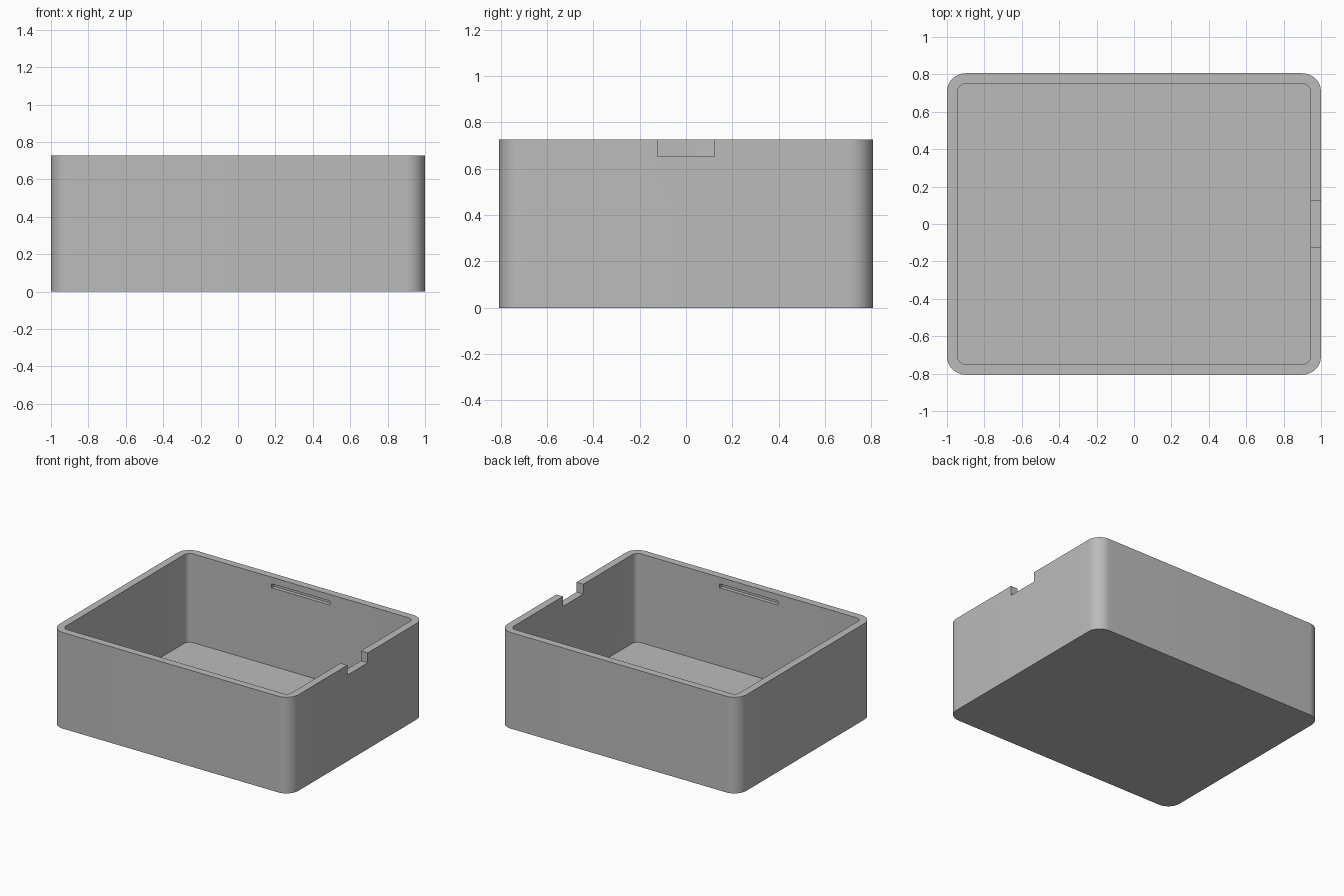
import bpy, bmesh, math
from mathutils import Vector

if "Cube" in bpy.data.objects:
    bpy.data.objects.remove(bpy.data.objects["Cube"], do_unlink=True)

HALF_X, HALF_Y, HEIGHT = 1.0, 0.806, 0.727
WALL, RADIUS = 0.056, 0.1

grey = bpy.data.materials.new("plain grey")
grey.use_nodes = True
colour = (0.5, 0.5, 0.5, 1)
grey.diffuse_color = colour
grey.node_tree.nodes["Principled BSDF"].inputs["Base Color"].default_value = colour


def prism(name, points, sweep):
    """Solid made by sweeping a flat outline along a vector."""
    bm = bmesh.new()
    face = bm.faces.new([bm.verts.new(p) for p in points])
    moved = bmesh.ops.extrude_face_region(bm, geom=[face])["geom"]
    verts = [g for g in moved if isinstance(g, bmesh.types.BMVert)]
    bmesh.ops.translate(bm, verts=verts, vec=Vector(sweep))
    bmesh.ops.recalc_face_normals(bm, faces=bm.faces)
    mesh = bpy.data.meshes.new(name)
    bm.to_mesh(mesh)
    bm.free()
    mesh.materials.append(grey)
    obj = bpy.data.objects.new(name, mesh)
    bpy.context.collection.objects.link(obj)
    return obj


def rounded_outline(hx, hy, r, z, steps=12):
    """Counter-clockwise rectangle with rounded corners."""
    points = []
    for q, (sx, sy) in enumerate([(1, 1), (-1, 1), (-1, -1), (1, -1)]):
        for i in range(steps + 1):
            a = math.pi / 2 * (q + i / steps)
            points.append((sx * (hx - r) + r * math.cos(a),
                           sy * (hy - r) + r * math.sin(a), z))
    return points


def cut(target, cutter):
    mod = target.modifiers.new(cutter.name, "BOOLEAN")
    mod.operation = "DIFFERENCE"
    mod.solver = "EXACT"
    mod.object = cutter
    bpy.context.view_layer.objects.active = target
    bpy.ops.object.modifier_apply(modifier=mod.name)
    bpy.data.objects.remove(cutter, do_unlink=True)


# Outer body and hollow inside
box = prism("open_box", rounded_outline(HALF_X, HALF_Y, RADIUS, 0), (0, 0, HEIGHT))
cut(box, prism("hollow", rounded_outline(HALF_X - WALL, HALF_Y - WALL, RADIUS - WALL, WALL),
               (0, 0, HEIGHT)))

# Notch through the rim of the +x wall
w, sill = 0.122, 0.652
cut(box, prism("notch", [(0.8, -w, sill), (0.8, w, sill), (0.8, w, 1), (0.8, -w, 1)],
               (0.4, 0, 0)))

# Shallow latch grooves inside the front and back walls
inner = HALF_Y - WALL
for side in (-1, 1):
    low, high = HEIGHT - 0.08, HEIGHT - 0.05
    y0, y1 = side * (inner - 0.02), side * (inner + 0.028)
    cut(box, prism("groove", [(-0.243, y0, low), (-0.243, y1, low),
                              (-0.243, y1, high), (-0.243, y0, high)], (0.486, 0, 0)))

# Smooth corners, crisp edges
bpy.ops.object.select_all(action="DESELECT")
box.select_set(True)
bpy.context.view_layer.objects.active = box
bpy.ops.object.shade_smooth_by_angle(angle=math.radians(30))
